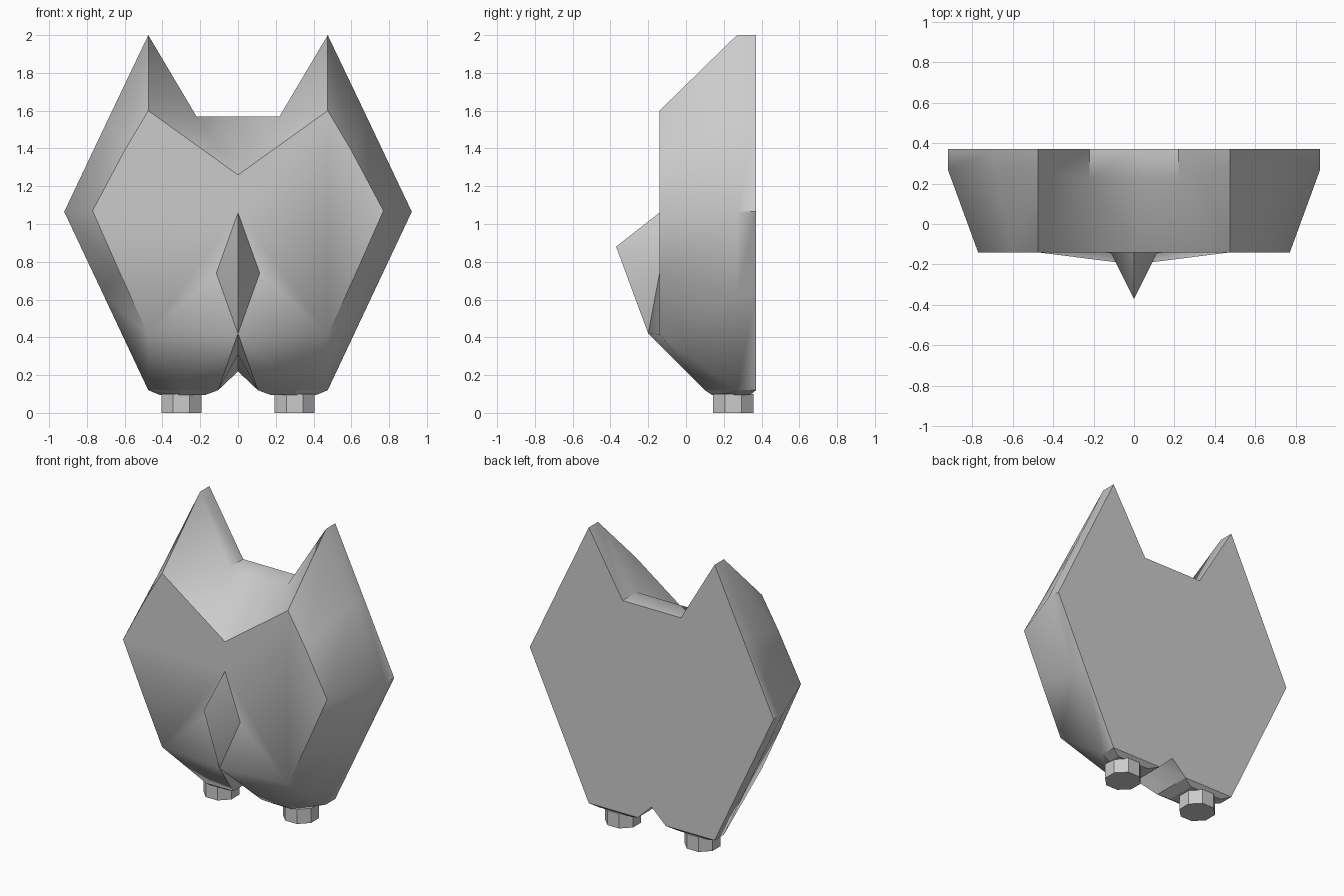
import bpy, bmesh, math

if "Cube" in bpy.data.objects:
    bpy.data.objects.remove(bpy.data.objects["Cube"])

F, R, B = -.14, .27, .37      # depths of the front plane, the rim and the back

# Right-half outlines from top centre round to bottom centre
brow, hip, beak_end = (0, F, 1.26), (.475, F, .415), (0, -.20, .42)
front = [brow, brow, (.475, F, 1.60), (.60, F, 1.39), (.77, F, 1.07),
         (.62, F, .73), hip, hip, beak_end, beak_end]
rim = [(0, .22, 1.57), (.22, .22, 1.57), (.475, R, 2), (.69, R, 1.55), (.92, R, 1.065),
       (.715, R, .63), (.475, R, .12), (.31, .10, .12), (.105, .10, .12), (0, .10, .31)]
back = [(x, B, z) for x, y, z in rim]
back[-1] = (0, B, .22)        # notch between the legs

bm = bmesh.new()


def face(*points):
    """Add one face, skipping repeated corners."""
    points = list(dict.fromkeys(points))
    if len(points) > 2:
        bm.faces.new([bm.verts.new(p) for p in points])


def strip(a, b):
    """Join two outlines with triangles."""
    for i in range(len(a) - 1):
        face(a[i], b[i], a[i + 1])
        face(b[i], b[i + 1], a[i + 1])


# ears, flanks, underside and back
strip(front, rim)
strip(rim, back)
face(*back)

# chest and beak
beak_top, beak_side, beak_tip = (0, F, 1.06), (.115, F, .74), (0, -.37, .88)
face(*front[:8], beak_side, beak_top)
face(beak_side, hip, beak_end)
face(beak_top, beak_side, beak_tip)
face(beak_side, beak_end, beak_tip)

# mirror into one closed body
bmesh.ops.remove_doubles(bm, verts=bm.verts, dist=.0005)
geom = bm.verts[:] + bm.edges[:] + bm.faces[:]
bmesh.ops.mirror(bm, geom=geom, axis='X', merge_dist=.0001)
bmesh.ops.remove_doubles(bm, verts=bm.verts, dist=.0005)
bmesh.ops.recalc_face_normals(bm, faces=bm.faces)
mesh = bpy.data.meshes.new("body")
bm.to_mesh(mesh)
bm.free()
body = bpy.data.objects.new("body", mesh)
bpy.context.collection.objects.link(body)
bpy.context.view_layer.objects.active = body
body.select_set(True)
bpy.ops.object.shade_smooth_by_angle(angle=math.radians(50))

for side, name in ((-1, "left"), (1, "right")):
    # octagonal foot
    bpy.ops.mesh.primitive_cylinder_add(vertices=8, radius=.115, depth=.1,
                                        location=(side * .3, .25, .05),
                                        rotation=(0, 0, math.pi / 8))
    bpy.context.object.name = name + "_foot"
    # shallow tapered sole between body and foot
    sole = [(.105, .10), (.31, .10), (.475, R), (.475, B), (.105, B)]
    bm = bmesh.new()
    for x, y in sole:
        bm.verts.new((side * x, y, .12))
        bm.verts.new((side * (x * .65 + .105), y * .75 + .0625, .095))
    bmesh.ops.convex_hull(bm, input=bm.verts)
    mesh = bpy.data.meshes.new(name + "_sole")
    bm.to_mesh(mesh)
    bm.free()
    bpy.context.collection.objects.link(bpy.data.objects.new(name + "_sole", mesh))
